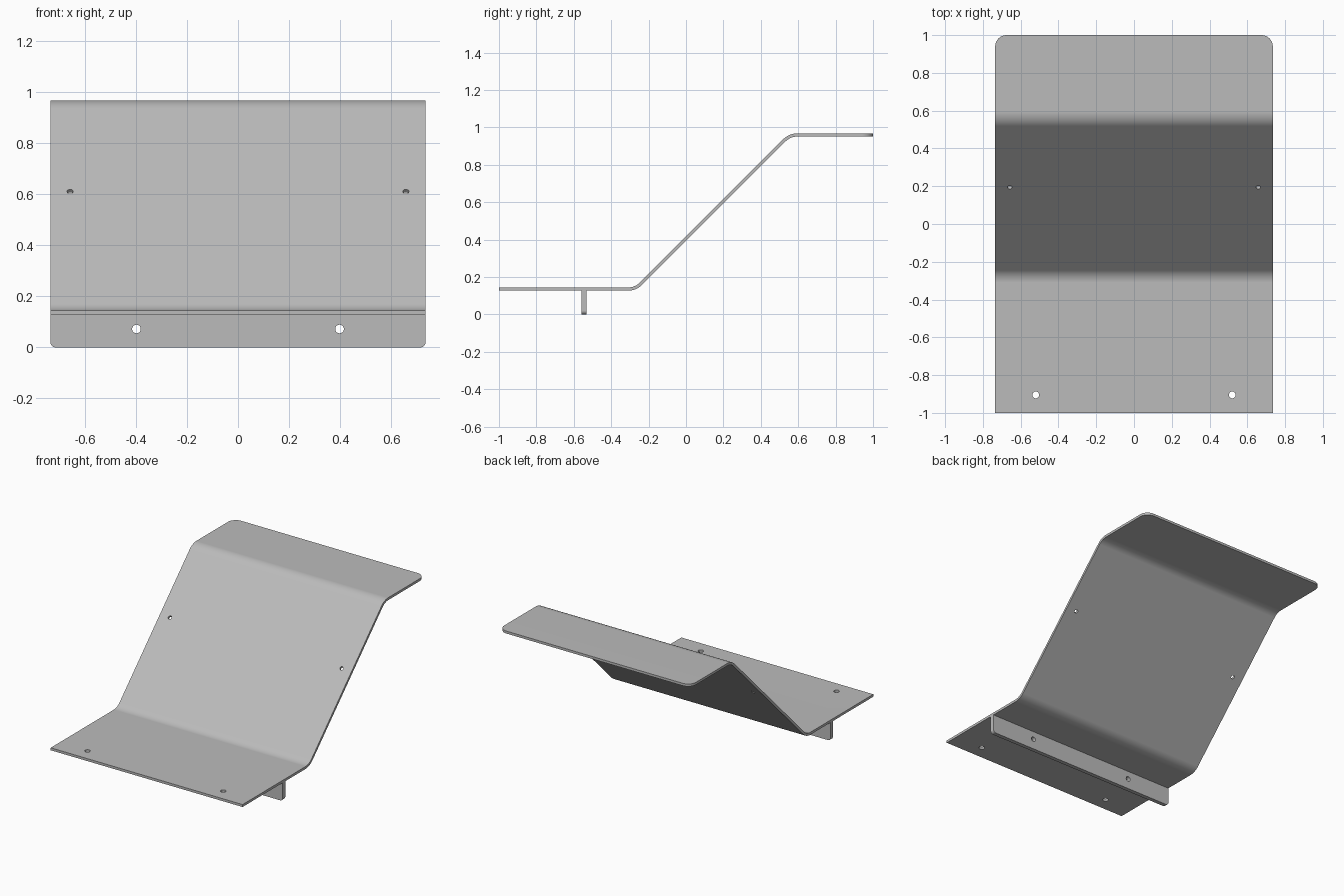
import bpy, bmesh, math
from mathutils import Vector

cube = bpy.data.objects.get("Cube")
if cube:
    bpy.data.objects.remove(cube, do_unlink=True)

HALF_W = 0.735      # half width of the sheet
THICK = 0.017       # sheet thickness
LOW_Z, HIGH_Z = 0.1355, 0.9595   # mid-planes of the two flats
SLOPE = 0.405       # slope runs along z = y + SLOPE
BEND_R = 0.1

metal = bpy.data.materials.new("plain grey metal")
metal.use_nodes = True
GREY = (0.5, 0.5, 0.5, 1)
metal.diffuse_color = GREY
metal.node_tree.nodes["Principled BSDF"].inputs["Base Color"].default_value = GREY


def extrude_profile(name, outline, offset, corner_radius, is_corner):
    """Extrude a closed outline along an axis and round the chosen edges."""
    bm = bmesh.new()
    face = bm.faces.new([bm.verts.new(p) for p in outline])
    moved = bmesh.ops.extrude_face_region(bm, geom=[face])["geom"]
    verts = [v for v in moved if isinstance(v, bmesh.types.BMVert)]
    bmesh.ops.translate(bm, verts=verts, vec=offset)
    edges = [e for e in bm.edges if is_corner(e)]
    bmesh.ops.bevel(bm, geom=edges, offset=corner_radius, segments=8,
                    profile=0.5, affect='EDGES')
    bmesh.ops.recalc_face_normals(bm, faces=bm.faces)
    mesh = bpy.data.meshes.new(name)
    bm.to_mesh(mesh)
    bm.free()
    obj = bpy.data.objects.new(name, mesh)
    bpy.context.collection.objects.link(obj)
    mesh.materials.append(metal)
    return obj


def drill_pair(obj, x, y, z, radius, tilt):
    """Drill a mirrored pair of round holes, tilted about x."""
    for side in (-1, 1):
        bpy.ops.mesh.primitive_cylinder_add(
            vertices=24, radius=radius, depth=0.1,
            location=(side * x, y, z), rotation=(tilt, 0, 0))
        cutter = bpy.context.object
        cutter.hide_render = True
        mod = obj.modifiers.new("hole", 'BOOLEAN')
        mod.object = cutter
        mod.operation = 'DIFFERENCE'
        mod.solver = 'EXACT'
        bpy.context.view_layer.objects.active = obj
        bpy.ops.object.modifier_apply(modifier=mod.name)
        bpy.data.objects.remove(cutter, do_unlink=True)


def finish(obj):
    bpy.ops.object.select_all(action='DESELECT')
    obj.select_set(True)
    bpy.context.view_layer.objects.active = obj
    bpy.ops.object.shade_smooth_by_angle(angle=math.radians(30))
    mod = obj.modifiers.new("flat normals", 'WEIGHTED_NORMAL')
    mod.keep_sharp = True


# Bent sheet: mid-line with two bends, thickened to both sides
def bend(y, z, sign):
    """Arc points with their normals for a 45 degree bend."""
    start = y - BEND_R * math.tan(math.pi / 8)
    pts = []
    for i in range(9):
        a = math.pi / 4 * i / 8
        if sign > 0:
            pts.append((start + BEND_R * math.sin(a),
                        z + BEND_R * (1 - math.cos(a)), a))
        else:
            end = y + BEND_R * math.tan(math.pi / 8)
            b = math.pi / 4 - a
            pts.append((end - BEND_R * math.sin(b),
                        z - BEND_R * (1 - math.cos(b)), b))
    return pts


path = [(-1, LOW_Z, 0)]
path += bend(LOW_Z - SLOPE, LOW_Z, 1)
path += bend(HIGH_Z - SLOPE, HIGH_Z, -1)
path += [(1, HIGH_Z, 0)]


def side_line(distance):
    return [Vector((-HALF_W, y - distance * math.sin(a),
                    z + distance * math.cos(a))) for y, z, a in path]


outline = side_line(THICK / 2) + side_line(-THICK / 2)[::-1]
sheet = extrude_profile(
    "bent_sheet", outline, (2 * HALF_W, 0, 0), 0.06,
    lambda e: all(v.co.y > 0.99 for v in e.verts)
    and abs(e.verts[0].co.x - e.verts[1].co.x) < 0.01)
drill_pair(sheet, 0.52, -0.905, LOW_Z, 0.018, 0)
drill_pair(sheet, 0.658, 0.2, 0.2 + SLOPE, 0.012, math.pi / 4)
finish(sheet)

# Mounting flange hanging below the lower flat
top = LOW_Z - THICK / 2
front, depth = -0.56, 0.028
outline = [(-HALF_W, front, 0), (HALF_W, front, 0),
           (HALF_W, front, top), (-HALF_W, front, top)]
flange = extrude_profile(
    "mounting_flange", outline, (0, depth, 0), 0.02,
    lambda e: all(v.co.z < 0.01 for v in e.verts)
    and abs(e.verts[0].co.x - e.verts[1].co.x) < 0.01)
drill_pair(flange, 0.398, front + depth / 2, 0.072, 0.017, math.pi / 2)
finish(flange)
